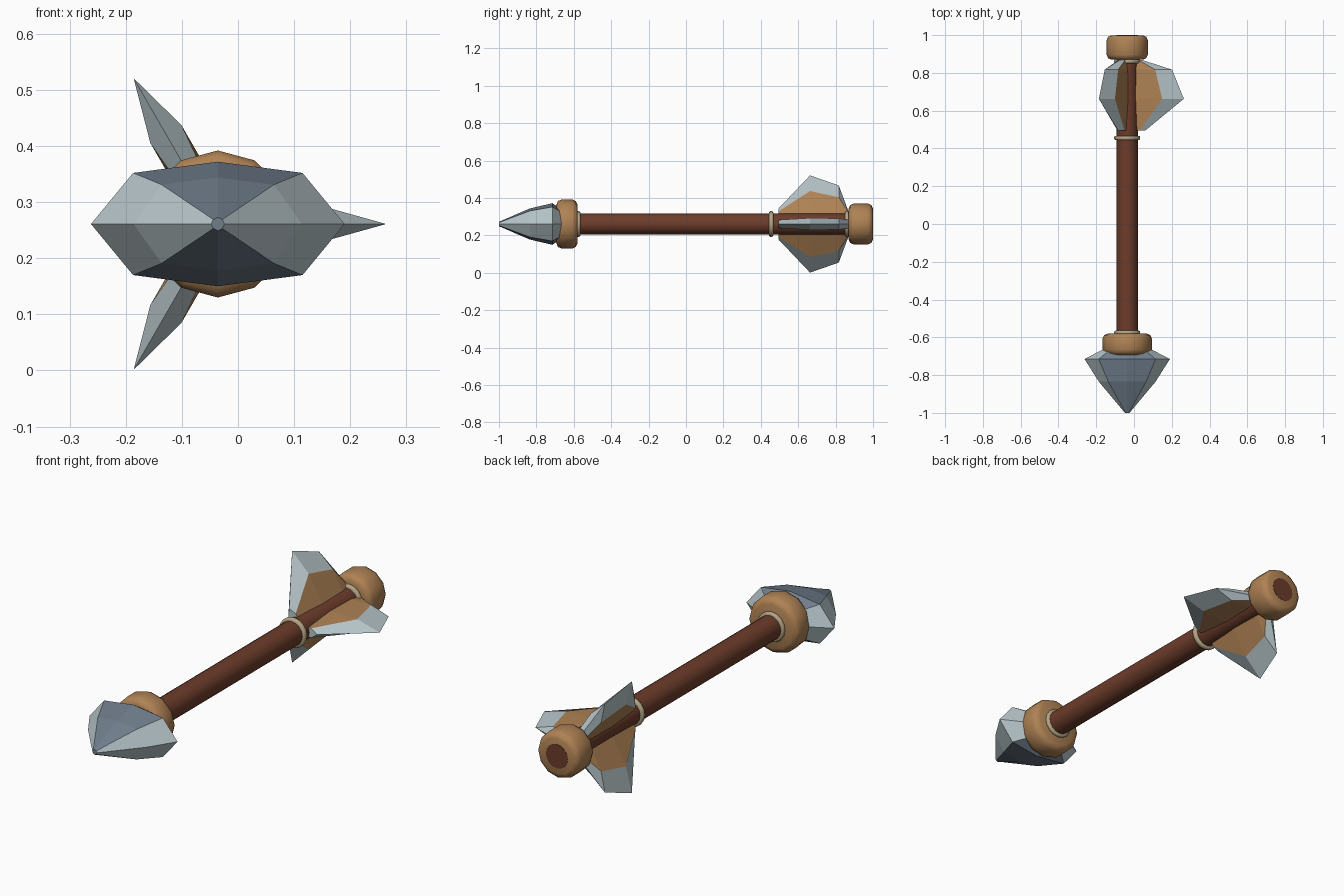
import bpy, bmesh, math
from mathutils import Vector

if "Cube" in bpy.data.objects:
    bpy.data.objects.remove(bpy.data.objects["Cube"])

AX, AZ = -0.036, 0.261  # the shaft axis runs along y


def material(name, rgb):
    m = bpy.data.materials.new(name)
    m.use_nodes = True
    m.diffuse_color = (*rgb, 1)
    m.node_tree.nodes["Principled BSDF"].inputs["Base Color"].default_value = (*rgb, 1)
    return m


wood = material("dark wood", (0.15, 0.045, 0.024))
tan = material("tan leather", (0.43, 0.225, 0.09))
bone = material("bone binding", (0.46, 0.38, 0.24))
steel = material("light steel", (0.48, 0.57, 0.60))
blue = material("blue steel", (0.16, 0.205, 0.26))


def finish(bm, name, mats, smooth=False):
    bmesh.ops.recalc_face_normals(bm, faces=bm.faces[:])
    mesh = bpy.data.meshes.new(name)
    bm.to_mesh(mesh)
    bm.free()
    ob = bpy.data.objects.new(name, mesh)
    bpy.context.collection.objects.link(ob)
    for m in mats:
        mesh.materials.append(m)
    if smooth:
        bpy.ops.object.select_all(action='DESELECT')
        ob.select_set(True)
        bpy.context.view_layer.objects.active = ob
        bpy.ops.object.shade_smooth_by_angle(angle=math.radians(50))
    return ob


def loft(bm, rings):
    """Skin a list of vertex rings and cap both ends."""
    for a, b in zip(rings, rings[1:]):
        for i in range(len(a)):
            j = (i + 1) % len(a)
            bm.faces.new((a[i], a[j], b[j], b[i]))
    bm.faces.new(rings[0])
    bm.faces.new(rings[-1])


def lathe(name, profile, sides, mat):
    """Turn (radius, y) pairs around the shaft axis."""
    bm = bmesh.new()
    rings = []
    for r, y in profile:
        angles = [math.tau * i / sides for i in range(sides)]
        rings.append([bm.verts.new((AX + r * math.sin(a), y, AZ + r * math.cos(a)))
                      for a in angles])
    loft(bm, rings)
    return finish(bm, name, [mat], True)


def collar(name, r, y0, y1, c, mat):
    """Turned band with rounded rims."""
    d = c * 0.3
    half = [(r - c, 0), (r - d, d), (r, c)]
    profile = [(q, y0 + s) for q, s in half] + [(q, y1 - s) for q, s in reversed(half)]
    return lathe(name, profile, 12 if r > 0.1 else 16, mat)


# Shaft, collars and bindings
lathe("shaft", [(0.056, -0.69), (0.056, 1.0)], 16, wood)
collar("front_collar", 0.131, -0.693, -0.58, 0.028, tan)
collar("rear_collar", 0.109, 0.87, 0.999, 0.026, tan)
for name, y0, y1 in (("front_binding", -0.585, -0.565),
                     ("middle_binding", 0.444, 0.467),
                     ("rear_binding", 0.85, 0.873)):
    collar(name, 0.069, y0, y1, 0.008, bone)

# Eight-sided flattened spear head: y, side reach, diagonal x and z, top reach
bm = bmesh.new()
rings = []
for y, side, dx, dz, top in ((-1.0, 0.012, 0.008, 0.008, 0.012),
                             (-0.835, 0.15, 0.1, 0.07, 0.083),
                             (-0.715, 0.226, 0.151, 0.091, 0.111),
                             (-0.665, 0.13, 0.09, 0.065, 0.08)):
    section = [(side, 0), (dx, dz), (0, top), (-dx, dz),
               (-side, 0), (-dx, -dz), (0, -top), (dx, -dz)]
    rings.append([bm.verts.new((AX + x, y, AZ + z)) for x, z in section])
loft(bm, rings)
side_verts = {ring[i] for ring in rings for i in (0, 4)}
for f in bm.faces:
    is_side = len(f.verts) == 4 and any(v in side_verts for v in f.verts)
    f.material_index = 0 if is_side else 1
finish(bm, "spear_head", [steel, blue])

# Three fins: leather cheeks with bevelled steel edges
# stations: y, edge radius, cheek radius, half thickness
stations = [(0.495, 0.096, 0.066, 0.022), (0.663, 0.3, 0.185, 0.032),
            (0.817, 0.238, 0.148, 0.03), (0.868, 0.08, 0.06, 0.022)]
for n, name in enumerate(("left_fin", "upper_fin", "lower_fin")):
    a = math.tau * n / 3
    out = Vector((math.cos(a), 0, math.sin(a)))
    across = Vector((-math.sin(a), 0, math.cos(a)))
    bm = bmesh.new()
    rings = []
    for y, edge, cheek, t in stations:
        section = [(0.02, t), (cheek, t), (edge, 0), (cheek, -t), (0.02, -t)]
        base = Vector((AX, y, AZ))
        rings.append([bm.verts.new(base + out * r + across * s) for r, s in section])
    loft(bm, rings)
    edge_verts = {ring[2] for ring in rings}
    for f in bm.faces:
        f.material_index = 0 if any(v in edge_verts for v in f.verts) else 1
    finish(bm, name, [steel, tan])
